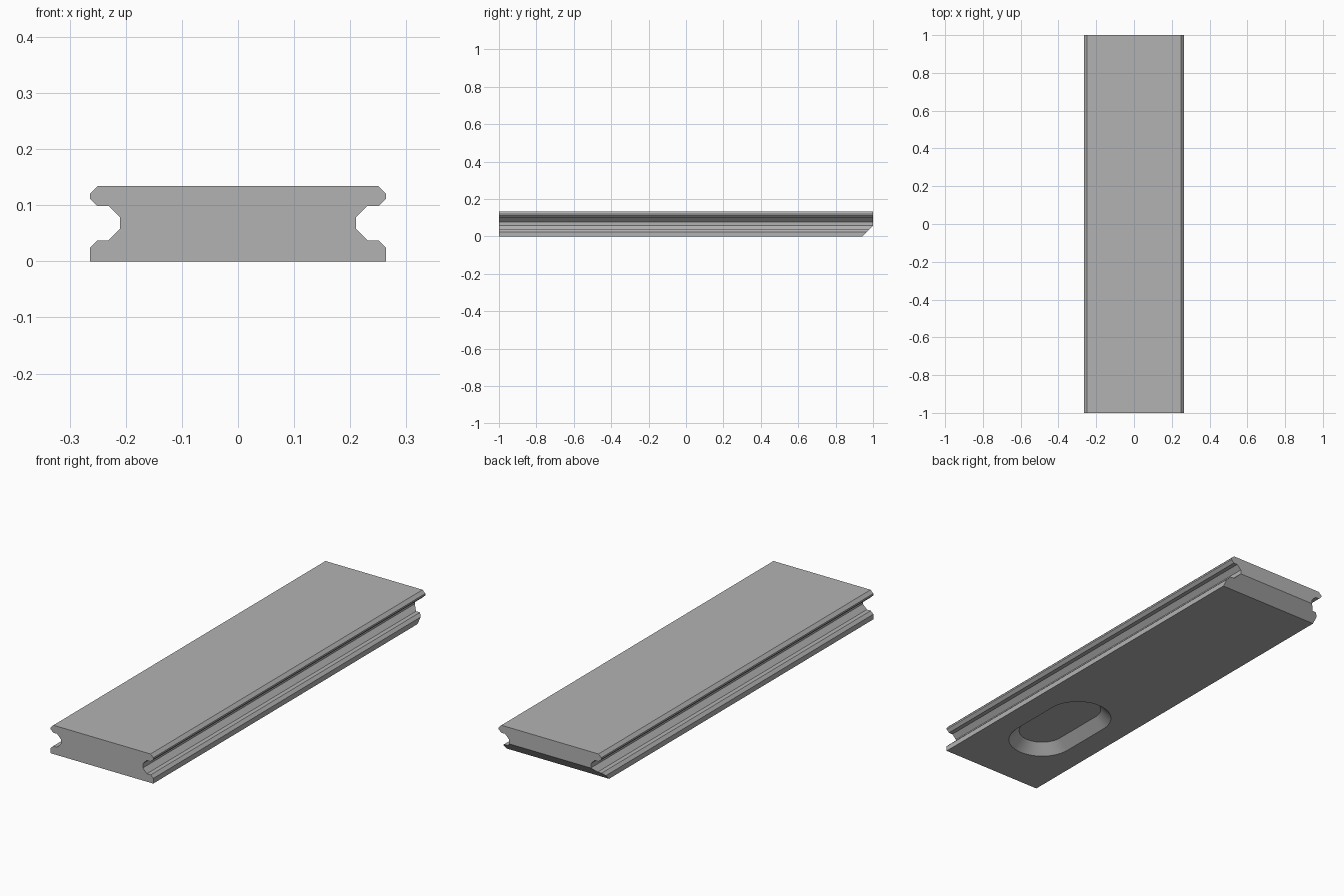
import bpy, bmesh
from math import cos, sin, pi, radians
from mathutils import Vector

default = bpy.data.objects.get("Cube")
if default:
    bpy.data.objects.remove(default, do_unlink=True)

grey = bpy.data.materials.new("plain grey")
grey.use_nodes = True
colour = (0.45, 0.45, 0.45, 1)
grey.diffuse_color = colour
grey.node_tree.nodes["Principled BSDF"].inputs["Base Color"].default_value = colour


def make_object(name, bm):
    bmesh.ops.recalc_face_normals(bm, faces=bm.faces)
    mesh = bpy.data.meshes.new(name)
    bm.to_mesh(mesh)
    bm.free()
    mesh.materials.append(grey)
    obj = bpy.data.objects.new(name, mesh)
    bpy.context.collection.objects.link(obj)
    return obj


def loft(bm, start, end):
    """Join two matching outlines into a closed solid."""
    a = [bm.verts.new(p) for p in start]
    b = [bm.verts.new(p) for p in end]
    bm.faces.new(a)
    bm.faces.new(b)
    for i in range(len(a)):
        j = (i + 1) % len(a)
        bm.faces.new((a[i], a[j], b[j], b[i]))


# Plank: grooved half profile, mirrored and extruded along y
half = [(0.264, 0), (0.264, 0.024), (0.251, 0.037), (0.231, 0.037),
        (0.21, 0.058), (0.21, 0.078), (0.231, 0.099), (0.251, 0.099),
        (0.264, 0.112), (0.264, 0.12), (0.25, 0.134)]
profile = half + [(-x, z) for x, z in reversed(half)]
bm = bmesh.new()
loft(bm, [(x, -1, z) for x, z in profile], [(x, 1, z) for x, z in profile])

# Slanted cut along the lower back edge
cut = bmesh.ops.bisect_plane(bm, geom=bm.verts[:] + bm.edges[:] + bm.faces[:],
                             plane_co=Vector((0, 0.942, 0)),
                             plane_no=Vector((0, 1, -1)), clear_outer=True)
edges = [e for e in cut["geom_cut"] if isinstance(e, bmesh.types.BMEdge)]
bmesh.ops.holes_fill(bm, edges=edges, sides=0)
plank = make_object("plank", bm)


# Underside recess: rounded slot with sloping walls
def slot(radius, z, straight=0.125, centre=-0.52, steps=24):
    points = []
    for side in (1, -1):
        for i in range(steps + 1):
            a = pi * i / steps
            points.append((side * radius * cos(a),
                           centre + side * (straight + radius * sin(a)), z))
    return points


bm = bmesh.new()
loft(bm, slot(0.16, -0.01), slot(0.104, 0.046))
cutter = make_object("recess_cutter", bm)
cutter.hide_render = True

recess = plank.modifiers.new("recess", 'BOOLEAN')
recess.operation = 'DIFFERENCE'
recess.solver = 'EXACT'
recess.object = cutter
bpy.ops.object.select_all(action='DESELECT')
bpy.context.view_layer.objects.active = plank
plank.select_set(True)
bpy.ops.object.modifier_apply(modifier=recess.name)
bpy.data.objects.remove(cutter, do_unlink=True)
bpy.ops.object.shade_smooth_by_angle(angle=radians(30))
